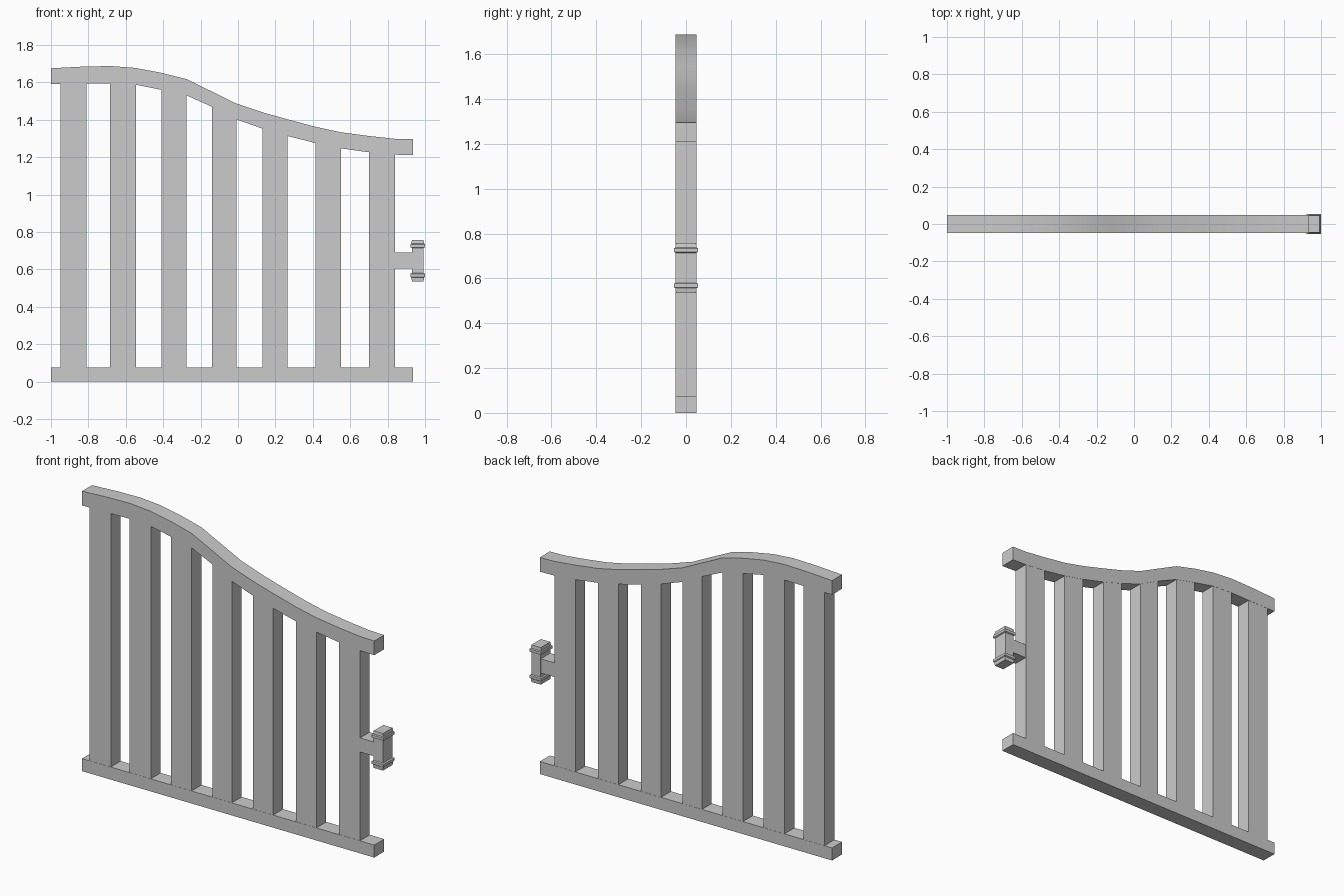
import bpy, bmesh

if "Cube" in bpy.data.objects:
    bpy.data.objects.remove(bpy.data.objects["Cube"])

HALF = 0.047  # half the gate thickness

# x, top z, underside z along the curved rail
RAIL = [(-1, 1.675, 1.59), (-0.83, 1.684, 1.592), (-0.68, 1.687, 1.594),
        (-0.55, 1.677, 1.588), (-0.41, 1.651, 1.56), (-0.275, 1.617, 1.53),
        (-0.13, 1.546, 1.465), (-0.01, 1.487, 1.402), (0.13, 1.44, 1.353),
        (0.265, 1.402, 1.313), (0.415, 1.362, 1.275), (0.55, 1.333, 1.247),
        (0.70, 1.313, 1.226), (0.84, 1.298, 1.213), (0.935, 1.296, 1.211)]


def make_object(name, bm):
    bmesh.ops.recalc_face_normals(bm, faces=bm.faces)
    mesh = bpy.data.meshes.new(name)
    bm.to_mesh(mesh)
    bm.free()
    obj = bpy.data.objects.new(name, mesh)
    bpy.context.collection.objects.link(obj)
    bpy.ops.object.select_all(action='DESELECT')
    obj.select_set(True)
    bpy.context.view_layer.objects.active = obj
    bpy.ops.object.shade_smooth_by_angle(angle=0.6)
    return obj


def loft(name, rings):
    """Skin a list of four-corner rings and cap both ends."""
    bm = bmesh.new()
    loops = [[bm.verts.new(p) for p in ring] for ring in rings]
    for a, b in zip(loops, loops[1:]):
        for i in range(4):
            j = (i + 1) % 4
            bm.faces.new((a[i], a[j], b[j], b[i]))
    bm.faces.new(loops[0])
    bm.faces.new(loops[-1])
    return make_object(name, bm)


def upright_ring(x, top, bottom, h=HALF):
    return [(x, -h, bottom), (x, h, bottom), (x, h, top), (x, -h, top)]


def underside(x):
    for (x0, _, z0), (x1, _, z1) in zip(RAIL, RAIL[1:]):
        if x0 <= x <= x1:
            return z0 + (z1 - z0) * (x - x0) / (x1 - x0)


# Curved top rail and straight bottom rail
loft("top_rail", [upright_ring(x, t, b) for x, t, b in RAIL])
loft("bottom_rail", [upright_ring(x, 0.075, 0) for x in (-1, 0.935)])

# Seven slats, cut to the slope of the top rail
SLATS = [(-0.95, -0.81), (-0.685, -0.545), (-0.41, -0.275), (-0.138, -0.008),
         (0.132, 0.265), (0.415, 0.552), (0.70, 0.84)]
for n, (a, b) in enumerate(SLATS, 1):
    loft(f"slat_{n}", [upright_ring(x, underside(x) + 0.006, 0.07, HALF - 0.001)
                       for x in (a, b)])

# Latch arm and collared block
loft("latch_arm", [upright_ring(x, 0.69, 0.605, HALF - 0.002) for x in (0.83, 0.94)])
PROFILE = [(0.535, 0.031, 0.045), (0.556, 0.034, 0.047), (0.56, 0.039, 0.053),
           (0.576, 0.039, 0.053), (0.580, 0.031, 0.046), (0.714, 0.031, 0.046),
           (0.718, 0.039, 0.053), (0.734, 0.039, 0.053), (0.738, 0.034, 0.047),
           (0.757, 0.031, 0.045)]
CX = 0.961
loft("latch_block", [[(CX - w, -d, z), (CX + w, -d, z), (CX + w, d, z), (CX - w, d, z)]
                     for z, w, d in PROFILE])
